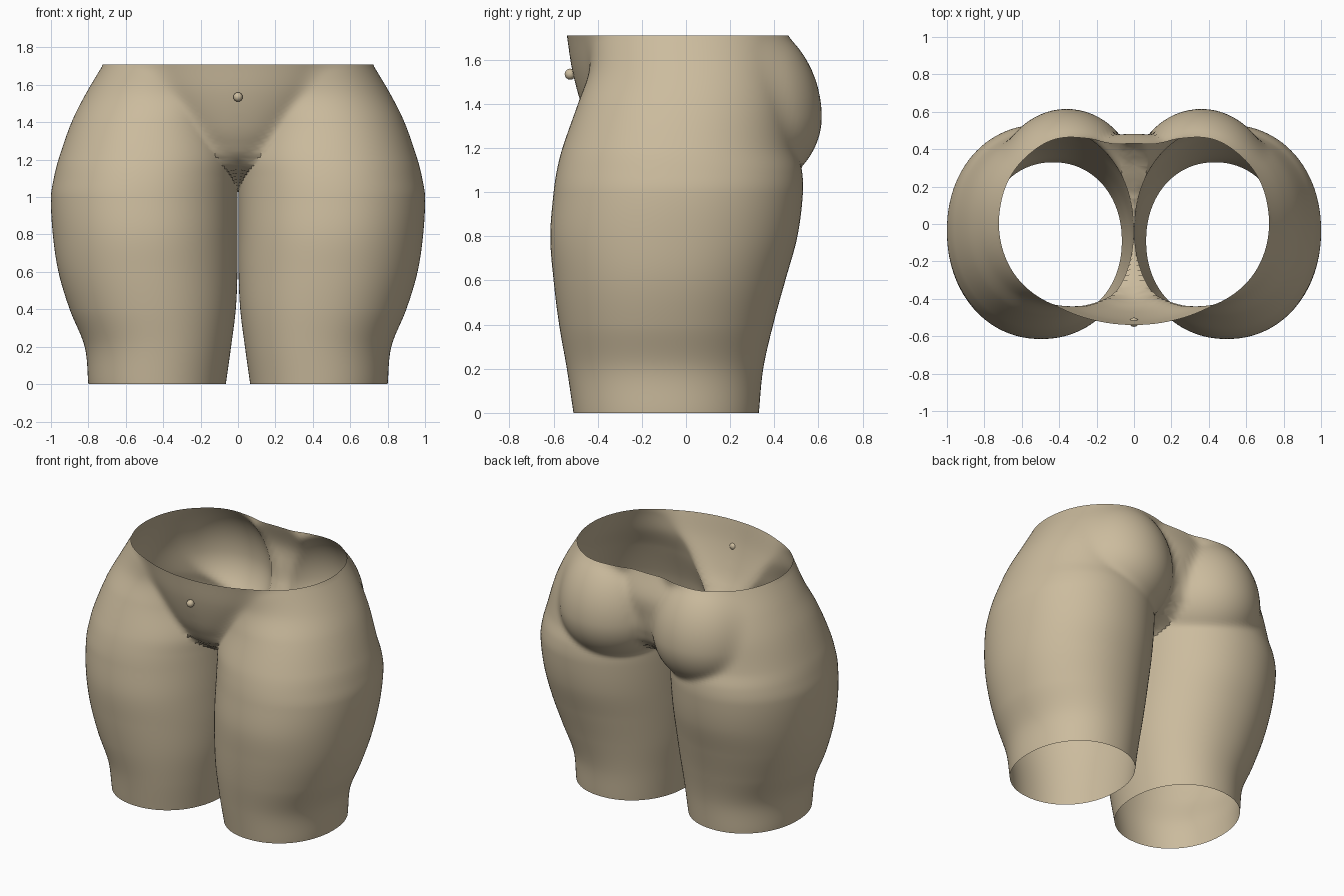
import bpy, bmesh, math

if "Cube" in bpy.data.objects:
    bpy.data.objects.remove(bpy.data.objects["Cube"])

RINGS, SIDES, TOP = 110, 112, 1.71

# thigh section: z, inner x, outer x, front y, back y
LEG = [(0, .065, .80, -.51, .33), (.2, .037, .82, -.54, .35), (.4, .012, .90, -.575, .395),
       (.6, .003, .96, -.60, .45), (.8, .003, .99, -.615, .505), (1.0, .003, 1.0, -.60, .53),
       (1.1, .003, .985, -.585, .525), (1.2, .003, .96, -.56, .50), (1.4, .03, .89, -.49, .48),
       (1.55, -.02, .815, -.44, .47), (1.71, -.12, .72, -.44, .46)]
# pelvis section: z, front depth, back depth, half width
PELVIS = [(1.03, .04, .04, .03), (1.1, .22, .25, .12), (1.2, .37, .40, .28), (1.3, .435, .45, .40),
          (1.4, .475, .47, .50), (1.55, .515, .48, .62), (1.71, .54, .43, .71)]
# buttock ellipsoid: centre and radii, with a longer upper half
BUM_C, BUM_R, BUM_UP, BUM_DOWN = (.36, .2, 1.34), (.38, .415), .47, .36


def sample(table, z):
    """Smooth interpolation of a section table at height z."""
    n = len(table)
    i = max(k for k in range(n - 1) if table[k][0] <= z or k == 0)
    a, b = table[i], table[i + 1]
    p, q = table[max(i - 1, 0)], table[min(i + 2, n - 1)]
    h = b[0] - a[0]
    t = min(max((z - a[0]) / h, 0), 1)
    out = []
    for c in range(1, len(a)):
        ma = (b[c] - p[c]) / (b[0] - p[0]) * h
        mb = (q[c] - a[c]) / (q[0] - a[0]) * h
        out.append((2*t**3 - 3*t*t + 1) * a[c] + (t**3 - 2*t*t + t) * ma
                   + (3*t*t - 2*t**3) * b[c] + (t**3 - t*t) * mb)
    return out


def exit_radius(ox, oy, dx, dy, cx, cy, rx, ry):
    """Far distance at which a ray leaves an ellipse, or 0."""
    px, py, ux, uy = (ox - cx) / rx, (oy - cy) / ry, dx / rx, dy / ry
    a, b, c = ux*ux + uy*uy, px*ux + py*uy, px*px + py*py - 1
    d = b*b - a*c
    return max(0, (-b + math.sqrt(d)) / a) if d > 0 else 0


def smooth_max(a, b, k):
    h = max(k - abs(a - b), 0) / k
    return max(a, b) + h * h * k / 4


def section(z):
    """Outline of one half of the body at height z."""
    x0, x1, y0, y1 = sample(LEG, z)
    ox, oy, rx, ry = (x0 + x1) / 2, (y0 + y1) / 2, (x1 - x0) / 2, (y1 - y0) / 2
    pts = []
    for i in range(SIDES):
        a = 2 * math.pi * i / SIDES
        dx, dy = math.cos(a), math.sin(a)
        r = (abs(dx / rx)**2.1 + abs(dy / ry)**2.1) ** (-1 / 2.1)
        # buttock
        dz = (z - BUM_C[2]) / (BUM_UP if z > BUM_C[2] else BUM_DOWN)
        if abs(dz) < .999:
            s = math.sqrt(1 - dz * dz)
            e = exit_radius(ox, oy, dx, dy, BUM_C[0], BUM_C[1], BUM_R[0] * s, BUM_R[1] * s)
            if e > 0:
                r = smooth_max(r, e, .03)
        # pelvis, with different depth in front and behind
        if z >= PELVIS[0][0]:
            front, back, w = sample(PELVIS, z)
            best = 0
            for depth, sign in ((front, -1), (back, 1)):
                e = exit_radius(ox, oy, dx, dy, 0, 0, w, depth)
                if (oy + dy * e) * sign >= 0:
                    best = max(best, e)
            if best > 0:
                r = smooth_max(r, best, .025)
        pts.append((ox + dx * r, oy + dy * r, z))
    return pts


skin = bpy.data.materials.new("warm_beige")
skin.diffuse_color = (.60, .50, .34, 1)
skin.use_nodes = True
skin.node_tree.nodes["Principled BSDF"].inputs["Base Color"].default_value = skin.diffuse_color


def finish(name, bm):
    mesh = bpy.data.meshes.new(name)
    bm.to_mesh(mesh)
    bm.free()
    mesh.materials.append(skin)
    ob = bpy.data.objects.new(name, mesh)
    bpy.context.collection.objects.link(ob)
    bpy.ops.object.select_all(action='DESELECT')
    ob.select_set(True)
    bpy.context.view_layer.objects.active = ob
    bpy.ops.object.shade_smooth_by_angle(angle=math.radians(50))
    return ob


# open shell of hips and thighs: loft one half, trim at the midline, mirror
bm = bmesh.new()
rings = [[bm.verts.new(p) for p in section(TOP * k / RINGS)] for k in range(RINGS + 1)]
for lo, hi in zip(rings, rings[1:]):
    for i in range(SIDES):
        j = (i + 1) % SIDES
        bm.faces.new((lo[i], lo[j], hi[j], hi[i]))
bmesh.ops.bisect_plane(bm, geom=bm.verts[:] + bm.edges[:] + bm.faces[:], dist=1e-5,
                       plane_co=(0, 0, 0), plane_no=(-1, 0, 0), clear_outer=True)
body = finish("hips_and_thighs", bm)
mirror = body.modifiers.new("mirror", 'MIRROR')
mirror.merge_threshold = .0005

# small bead on the front
bm = bmesh.new()
bmesh.ops.create_uvsphere(bm, u_segments=12, v_segments=8, radius=.025)
bead = finish("front_bead", bm)
bead.location = (0, -.525, 1.535)
